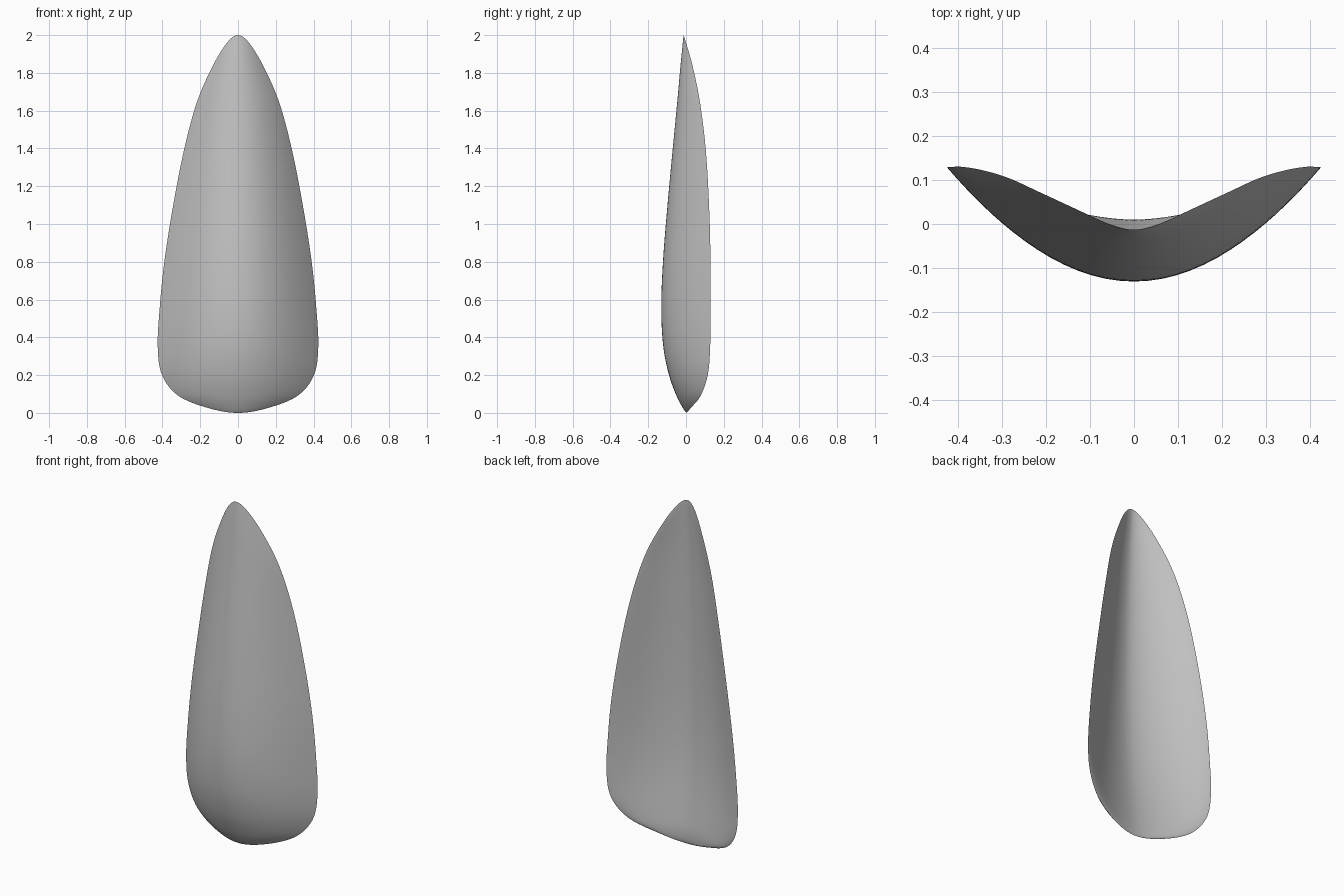
import bpy
import bmesh
import math

cube = bpy.data.objects.get("Cube")
if cube:
    bpy.data.objects.remove(cube, do_unlink=True)

# Stations up the shell: height, half width, rim depth, front centre, back centre
STATIONS = [
    (0.0, 0.0, 0.002, 0.002, 0.002),
    (0.025, 0.155, 0.024, -0.016, 0.009),
    (0.09, 0.315, 0.077, -0.05, 0.008),
    (0.2, 0.402, 0.115, -0.09, -0.006),
    (0.35, 0.425, 0.128, -0.12, -0.025),
    (0.55, 0.415, 0.13, -0.131, -0.042),
    (0.8, 0.39, 0.13, -0.122, -0.05),
    (1.1, 0.343, 0.122, -0.098, -0.049),
    (1.4, 0.284, 0.104, -0.07, -0.042),
    (1.65, 0.216, 0.073, -0.046, -0.033),
    (1.84, 0.132, 0.034, -0.029, -0.023),
    (1.96, 0.058, 0.0, -0.017, -0.015),
    (2.0, 0.0, -0.013, -0.013, -0.013),
]
STEPS = 6      # rings between stations
HALF = 20      # columns on each side of the centre line


def mirrored(row):
    """Continue the outline past its tip so that it closes roundly."""
    return (row[0], -row[1], *row[2:])


def smooth_stations():
    pts = [mirrored(STATIONS[1]), *STATIONS, mirrored(STATIONS[-2])]
    rows = []
    for i in range(1, len(pts) - 2):
        for s in range(STEPS):
            t = s / STEPS
            rows.append([0.5 * (2 * b + (c - a) * t
                                + (2 * a - 5 * b + 4 * c - d) * t * t
                                + (3 * b - a - 3 * c + d) * t ** 3)
                         for a, b, c, d in zip(*pts[i - 1:i + 3])])
    rows.append(STATIONS[-1])
    return rows


def front_depth(t, width, rim, front, back):
    return front + (rim - front) * t * t


def back_depth(t, width, rim, front, back):
    roll = 0.035 * width * t * t * (1 - t ** 8)   # softly rolled rim
    return back + (rim - back) * t ** 1.7 + roll


def add_surface(bm, rows, depth, flip):
    grid = []
    for z, *shape in rows:
        ring = []
        for j in range(-HALF, HALF + 1):
            t = math.sin(j / HALF * math.pi / 2)
            ring.append(bm.verts.new((shape[0] * t, depth(abs(t), *shape), z)))
        grid.append(ring)
    for low, high in zip(grid, grid[1:]):
        for j in range(2 * HALF):
            quad = [low[j], low[j + 1], high[j + 1], high[j]]
            bm.faces.new(quad[::-1] if flip else quad)


# Curved shell: convex front, hollow back, joined at the rim
bm = bmesh.new()
rows = smooth_stations()
add_surface(bm, rows, front_depth, False)
add_surface(bm, rows, back_depth, True)
bmesh.ops.remove_doubles(bm, verts=bm.verts, dist=0.00005)
bmesh.ops.recalc_face_normals(bm, faces=bm.faces)
mesh = bpy.data.meshes.new("curved_shell")
bm.to_mesh(mesh)
bm.free()
shell = bpy.data.objects.new("curved_shell", mesh)
bpy.context.collection.objects.link(shell)

# Plain grey
grey = bpy.data.materials.new("plain_grey")
grey.use_nodes = True
color = (0.55, 0.55, 0.55, 1)
grey.diffuse_color = color
grey.node_tree.nodes["Principled BSDF"].inputs["Base Color"].default_value = color
mesh.materials.append(grey)

bpy.ops.object.select_all(action="DESELECT")
shell.select_set(True)
bpy.context.view_layer.objects.active = shell
bpy.ops.object.shade_smooth_by_angle(angle=math.radians(60))
